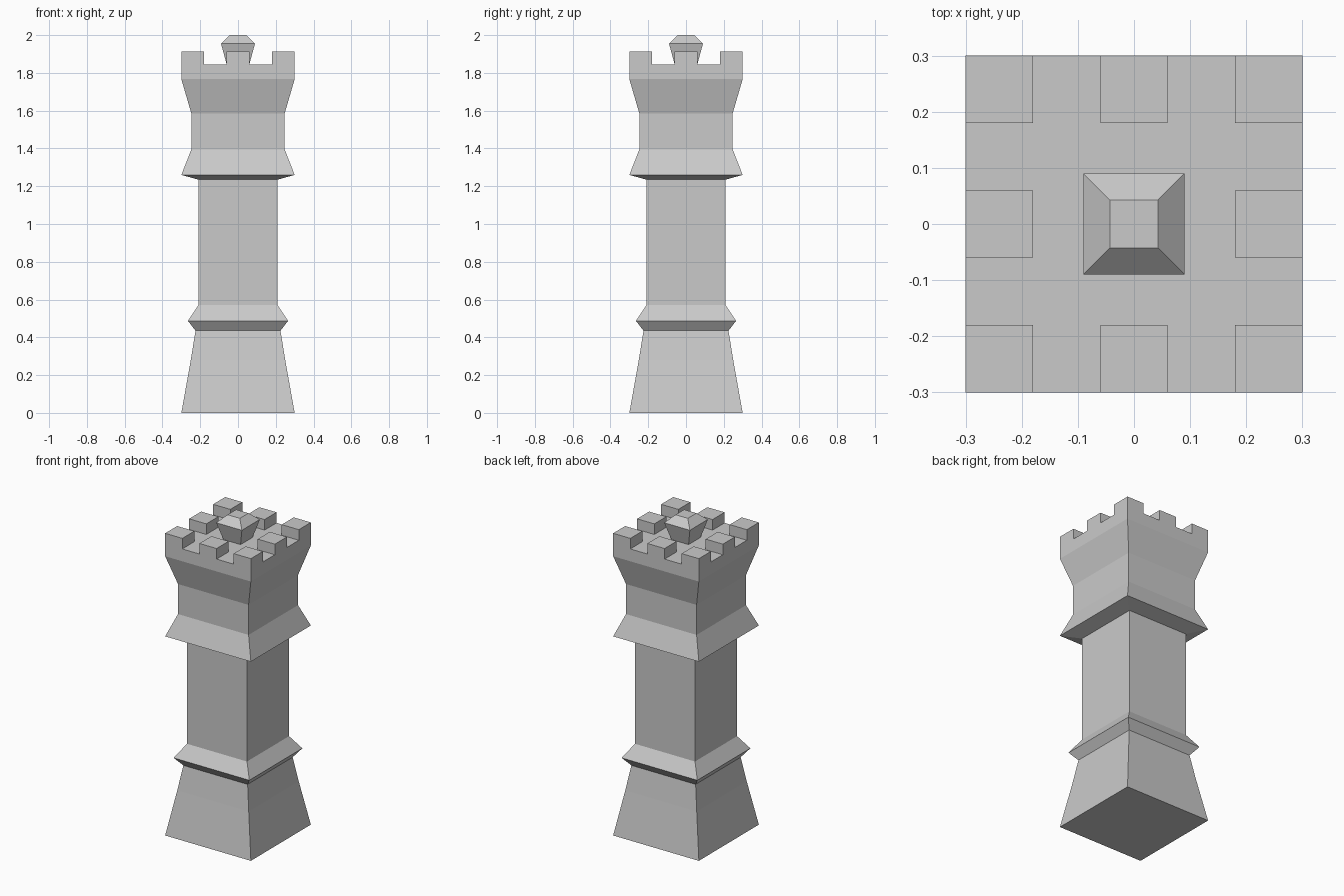
import bpy
import bmesh

cube = bpy.data.objects.get("Cube")
if cube:
    bpy.data.objects.remove(cube, do_unlink=True)

stone = bpy.data.materials.new("grey_stone")
stone.use_nodes = True
grey = (0.59, 0.59, 0.59, 1)
stone.diffuse_color = grey
stone.node_tree.nodes["Principled BSDF"].inputs["Base Color"].default_value = grey


def square_tower(name, profile, centre=(0, 0)):
    """Stack square rings given as (half width, height) and cap both ends."""
    bm = bmesh.new()
    rings = []
    for half, z in profile:
        corners = ((-half, -half), (half, -half), (half, half), (-half, half))
        rings.append([bm.verts.new((centre[0] + x, centre[1] + y, z)) for x, y in corners])
    for low, high in zip(rings, rings[1:]):
        for i in range(4):
            j = (i + 1) % 4
            bm.faces.new((low[i], low[j], high[j], high[i]))
    bm.faces.new(rings[0][::-1])
    bm.faces.new(rings[-1])
    mesh = bpy.data.meshes.new(name)
    bm.to_mesh(mesh)
    bm.free()
    mesh.materials.append(stone)
    obj = bpy.data.objects.new(name, mesh)
    bpy.context.collection.objects.link(obj)
    return obj


# Flared foot, collar, shaft, skirt and widening head in one profile
DECK = 1.845
square_tower("tower_body", [
    (0.30, 0), (0.25, 0.28), (0.225, 0.435), (0.265, 0.487), (0.21, 0.57),
    (0.21, 1.235), (0.30, 1.26), (0.247, 1.395), (0.247, 1.585),
    (0.30, 1.767), (0.30, DECK),
])

# Battlements around the rim: corners and middle of each side
for x in (-1, 0, 1):
    for y in (-1, 0, 1):
        if x or y:
            square_tower(f"battlement_{x + 1}_{y + 1}", [(0.06, DECK), (0.06, 1.912)],
                         (x * 0.24, y * 0.24))

# Faceted finial in the middle of the deck
square_tower("finial", [(0.06, DECK), (0.09, 1.955), (0.043, 2.0)])
